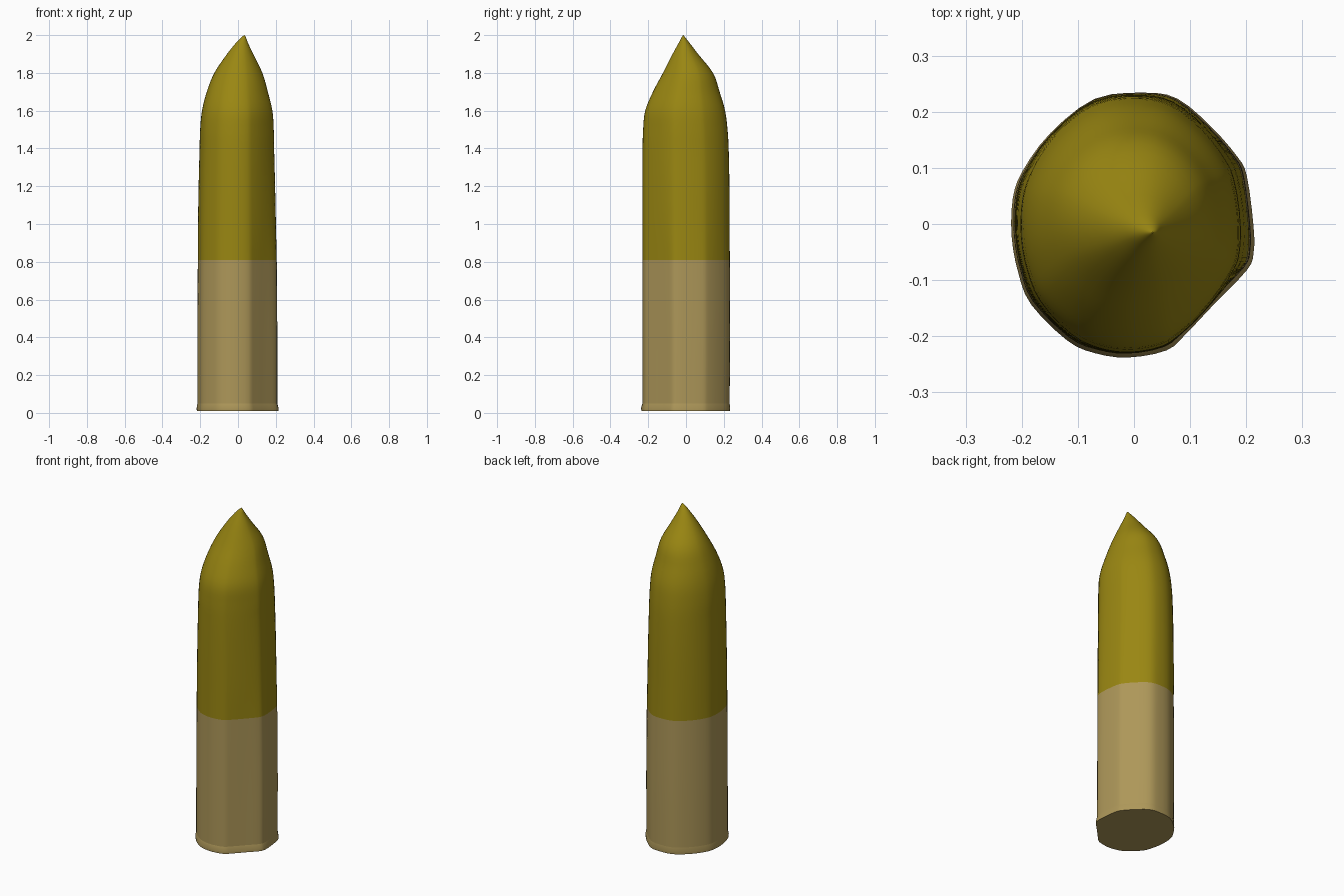
import bpy, bmesh
from mathutils import Vector
from math import cos, sin, tau, atan2

if "Cube" in bpy.data.objects:
    bpy.data.objects.remove(bpy.data.objects["Cube"])

# slightly irregular cross-section of the casing, seen from above
OUTLINE = [Vector(p) for p in [
    (.217, 0), (.205, .09), (.188, .125), (.14, .18), (.08, .23), (.02, .241),
    (-.07, .23), (-.15, .168), (-.20, .10), (-.218, .05), (-.22, -.02),
    (-.208, -.085), (-.185, -.142), (-.12, -.207), (-.07, -.23), (-.01, -.238),
    (.06, -.225), (.095, -.195), (.15, -.137), (.205, -.08), (.217, -.05)]]

# height, then min x, max x, min y, max y, and how elliptical the ring is
RINGS = [
    (.010, -.217, .213, -.236, .232, 0), (.025, -.218, .213, -.238, .234, 0),
    (.05, -.214, .207, -.231, .231, 0), (.4, -.214, .207, -.231, .233, 0),
    (.81, -.212, .204, -.231, .232, .1), (1.0, -.211, .200, -.231, .231, .3),
    (1.2, -.208, .196, -.231, .230, .4), (1.4, -.203, .191, -.230, .226, .5),
    (1.5, -.200, .189, -.227, .220, .5), (1.6, -.190, .182, -.216, .207, .6),
    (1.7, -.165, .158, -.175, .178, .7), (1.8, -.125, .129, -.122, .143, .8),
    (1.9, -.058, .081, -.071, .064, .9), (1.96, -.010, .052, -.038, .018, 1),
    (1.99, .020, .041, -.022, -.006, 1), (2.0, .032, .034, -.016, -.014, 1)]


def catmull(a, b, c, d, t):
    return .5 * (2 * b + (c - a) * t + (2 * a - 5 * b + 4 * c - d) * t * t
                 + (3 * b - a - 3 * c + d) * t ** 3)


def ring_points(z, x0, x1, y0, y1, rnd):
    """Fit the outline to the box, blending it towards an ellipse."""
    out, n = [], len(OUTLINE)
    for i in range(n):
        for k in range(3):
            p = catmull(*[OUTLINE[(i + j) % n] for j in (-1, 0, 1, 2)], k / 3)
            u = Vector(((p.x + .0015) / .2185, (p.y - .0015) / .2395))
            a = atan2(u.y, u.x)
            u = u.lerp(Vector((cos(a), sin(a))), rnd)
            out.append(((x0 + x1) / 2 + u.x * (x1 - x0) / 2,
                        (y0 + y1) / 2 + u.y * (y1 - y0) / 2, z))
    return out


def refine(rings, steps=4):
    """Smooth the profile between the given heights."""
    out = []
    for i in range(len(rings) - 1):
        a, b, c = rings[max(i - 1, 0)], rings[i], rings[i + 1]
        d = rings[min(i + 2, len(rings) - 1)]
        for s in range(steps):
            t, h = s / steps, c[0] - b[0]
            vals = [b[0] + h * t]
            for q in range(1, 6):
                m0 = (c[q] - a[q]) / (c[0] - a[0]) * h
                m1 = (d[q] - b[q]) / (d[0] - b[0]) * h
                vals.append((2*t**3 - 3*t*t + 1) * b[q] + (t**3 - 2*t*t + t) * m0
                            + (3*t*t - 2*t**3) * c[q] + (t**3 - t*t) * m1)
            out.append(vals)
    return out + [list(rings[-1])]


def loft(name, rings, color, cap_bottom=False, cap_top=False):
    bm = bmesh.new()
    loops = [[bm.verts.new(p) for p in ring_points(*r)] for r in rings]
    n = len(loops[0])
    for lo, hi in zip(loops, loops[1:]):
        for i in range(n):
            j = (i + 1) % n
            bm.faces.new((lo[i], lo[j], hi[j], hi[i]))
    if cap_bottom:
        bm.faces.new(loops[0][::-1])
    if cap_top:
        bm.faces.new(loops[-1])
    mesh = bpy.data.meshes.new(name)
    bm.to_mesh(mesh)
    bm.free()
    ob = bpy.data.objects.new(name, mesh)
    bpy.context.collection.objects.link(ob)
    mat = bpy.data.materials.new(name + "_paint")
    mat.diffuse_color = (*color, 1)
    mat.use_nodes = True
    mat.node_tree.nodes["Principled BSDF"].inputs["Base Color"].default_value = mat.diffuse_color
    mesh.materials.append(mat)
    bpy.ops.object.select_all(action='DESELECT')
    ob.select_set(True)
    bpy.context.view_layer.objects.active = ob
    bpy.ops.object.shade_smooth_by_angle(angle=.6)


# tan casing with a slightly flared foot, then the yellow pointed shell
loft("casing", RINGS[:3] + refine(RINGS[2:5]), (.42, .31, .10), cap_bottom=True)
loft("pointed_shell", refine(RINGS[4:]), (.32, .24, .006), cap_top=True)
